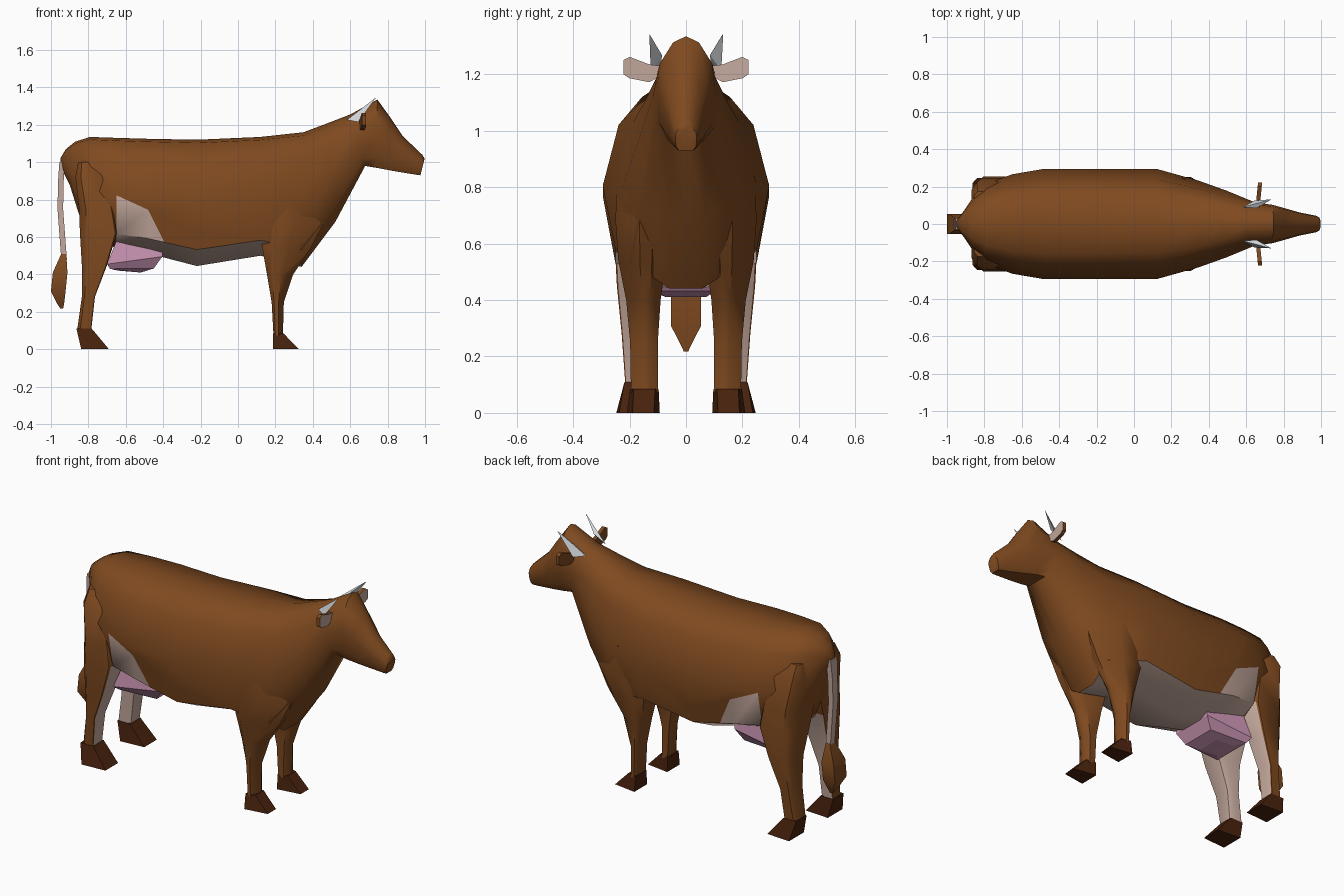
import bpy, bmesh, math
from mathutils import Vector

cube = bpy.data.objects.get("Cube")
if cube:
    bpy.data.objects.remove(cube, do_unlink=True)


def material(name, rgb):
    m = bpy.data.materials.new(name)
    m.use_nodes = True
    m.diffuse_color = (*rgb, 1)
    bsdf = m.node_tree.nodes["Principled BSDF"]
    bsdf.inputs["Base Color"].default_value = (*rgb, 1)
    bsdf.inputs["Roughness"].default_value = 0.8
    return m


BROWN = material("brown_hide", (0.212, 0.068, 0.014))
PALE = material("pale_hide", (0.56, 0.40, 0.34))
PINK = material("pink_udder", (0.60, 0.30, 0.46))
HOOF = material("dark_hoof", (0.066, 0.016, 0.004))
HORN = material("horn_grey", (0.66, 0.69, 0.72))


def loft(name, rings, mats, rule=None, cuts=(), angle=35):
    """Skin a list of equal point rings, cap the ends, colour faces by rule."""
    bm = bmesh.new()
    vs = [[bm.verts.new(p) for p in ring] for ring in rings]
    n = len(rings[0])
    for a, b in zip(vs, vs[1:]):
        for j in range(n):
            k = (j + 1) % n
            bm.faces.new((a[j], a[k], b[k], b[j]))
    bm.faces.new(vs[0])
    bm.faces.new(vs[-1])
    bmesh.ops.remove_doubles(bm, verts=bm.verts[:], dist=0.0005)
    # Cut extra edges along the borders of painted patches
    for co, no in cuts:
        faces = [f for f in bm.faces
                 if -0.66 < f.calc_center_median().x < -0.23 and f.calc_center_median().z < 0.95]
        edges = {e for f in faces for e in f.edges}
        verts = {v for f in faces for v in f.verts}
        bmesh.ops.bisect_plane(bm, geom=list(verts) + list(edges) + faces,
                               plane_co=co, plane_no=no, dist=0.0005)
    bmesh.ops.recalc_face_normals(bm, faces=bm.faces[:])
    bm.normal_update()
    if rule:
        for f in bm.faces:
            f.material_index = rule(f.calc_center_median(), f.normal)
    me = bpy.data.meshes.new(name)
    bm.to_mesh(me)
    bm.free()
    for m in mats:
        me.materials.append(m)
    ob = bpy.data.objects.new(name, me)
    bpy.context.scene.collection.objects.link(ob)
    bpy.ops.object.select_all(action="DESELECT")
    ob.select_set(True)
    bpy.context.view_layer.objects.active = ob
    bpy.ops.object.shade_smooth_by_angle(angle=math.radians(angle))
    return ob


# Body: half profiles as (depth from top, width), blended from trunk to head
TRUNK = [(0, 0), (.025, .53), (.18, .81), (.52, 1), (.87, .85), (1, .25), (1, 0)]
HEAD = [(0, 0), (.06, .45), (.27, .92), (.5, 1), (.85, .92), (1, .65), (1, 0)]


def body_ring(xt, zt, xb, zb, w, h):
    half = []
    for (d0, w0), (d1, w1) in zip(TRUNK, HEAD):
        d, k = d0 + (d1 - d0) * h, w0 + (w1 - w0) * h
        half.append((xt + (xb - xt) * d, w * k, zt + (zb - zt) * d))
    return half + [(x, -y, z) for x, y, z in half[-2:0:-1]]


BODY = [  # top x, top z, bottom x, bottom z, half width, head blend
    (-.95, 1.02, -.945, .97, .02, 0),
    (-.92, 1.07, -.90, .88, .07, 0),
    (-.87, 1.11, -.85, .72, .145, 0),
    (-.79, 1.135, -.79, .60, .215, 0),
    (-.65, 1.13, -.65, .54, .266, 0),
    (-.48, 1.125, -.48, .512, .295, 0),
    (-.22, 1.12, -.22, .445, .295, 0),
    (.12, 1.135, .12, .50, .295, 0),
    (.35, 1.16, .34, .44, .232, 0),
    (.47, 1.205, .52, .68, .178, .3),
    (.60, 1.255, .68, .98, .118, .8),
    (.745, 1.335, .74, .97, .102, 1),
    (.81, 1.245, .82, .955, .082, 1),
    (.88, 1.14, .89, .943, .062, 1),
    (.985, 1.04, .96, .932, .044, 1),
    (.998, 1.02, .975, .93, .038, 1),
]


def body_colour(c, n):
    if -.65 < c.x < .12 and n.z < -.55:
        return 1                                  # belly
    if .12 < c.x < .34 and n.z < -.8 and c.z < .6:
        return 1                                  # between front legs
    flank = -.65 < c.x < -.39 and c.z < .8 - .458 * (c.x + .60) \
        and c.z < .745 - 2 * (c.x + .48)
    return 1 if flank else 0


FLANK_CUTS = [((-.60, 0, .80), (.458, 0, 1)), ((-.48, 0, .745), (2, 0, 1))]
loft("body", [body_ring(*r) for r in BODY], [BROWN, PALE], body_colour, FLANK_CUTS, 50)


def leg_ring(z, x0, x1, y0, y1, s, inner, outer):
    """Box section; inner and outer are the bevels of its two forward corners."""
    dx, dy = x1 - x0, y1 - y0
    pts = [(x0, y0), (x1 - .3 * dx, y0), (x1, y0 + inner * dy), (x1, y1 - outer * dy),
           (x1 - outer * dx, y1), (x0 + .2 * dx, y1), (x0, y1 - .2 * dy)]
    return [(x, s * y, z) for x, y in pts]


FRONT_LEG = [  # z, back x, front x, inner y, outer y
    (.84, .11, .40, .06, .245), (.68, .115, .46, .06, .25), (.54, .13, .39, .07, .24),
    (.40, .155, .295, .09, .212), (.25, .18, .245, .10, .198), (.07, .19, .24, .10, .195)]
HIND_LEG = [
    (1.0, -.855, -.76, .05, .175), (.92, -.87, -.72, .02, .222), (.75, -.85, -.67, .02, .246),
    (.62, -.845, -.648, .06, .254), (.45, -.835, -.70, .11, .245),
    (.28, -.835, -.765, .12, .228), (.10, -.86, -.785, .125, .215)]


def box_ring(z, x0, x1, y0, y1, s, toe=1):
    """Four-point section, its forward edge narrowed by toe."""
    m, h = (y0 + y1) / 2, (y1 - y0) / 2 * toe
    return [(x0, s * y0, z), (x1, s * (m - h), z), (x1, s * (m + h), z), (x0, s * y1, z)]


for side, s in (("far", 1), ("near", -1)):
    # Legs: hind ones are pale on the inner and forward faces
    loft(f"front_leg_{side}", [leg_ring(*r, s, .3, .45) for r in FRONT_LEG], [BROWN], angle=45)
    loft(f"hind_leg_{side}", [leg_ring(*r, s, .1, .04) for r in HIND_LEG], [BROWN, PALE],
         lambda c, n: int(c.z < .62 and (n.y * s < -.3 or n.x > .8)), angle=45)
    # Hooves
    loft(f"front_hoof_{side}", [box_ring(.085, .187, .243, .097, .198, s, .75),
                                box_ring(.0, .187, .325, .093, .21, s, .65)], [HOOF])
    loft(f"hind_hoof_{side}", [box_ring(.11, -.864, -.782, .122, .218, s),
                               box_ring(.0, -.838, -.69, .11, .247, s, .85)], [HOOF])
    # Horn: three-sided spike leaning forward and out
    base = [(.582, s * .09, 1.226), (.655, s * .085, 1.268), (.642, s * .125, 1.215)]
    tip = Vector((.732, s * .13, 1.342))
    loft(f"horn_{side}", [base, [tip + Vector((.002 * i, .001 * i, 0)) for i in range(3)]],
         [HORN], angle=20)
    # Ear: thin leaf, pale in front and brown behind
    outline = [(.09, 1.23), (.13, 1.235), (.20, 1.262), (.222, 1.25),
               (.222, 1.20), (.20, 1.186), (.13, 1.172), (.09, 1.195)]
    loft(f"ear_{side}", [[(x + (y - .09) * .1, s * y, z) for y, z in outline]
                         for x in (.65, .672)],
         [BROWN, PALE], lambda c, n: int(n.x > .6), angle=20)

# Udder: rounded bag under the rear belly
loft("udder", [
    [(-.65, -.14, .58), (-.40, -.12, .55), (-.40, .12, .55), (-.65, .14, .58)],
    [(-.70, -.15, .455), (-.405, -.13, .495), (-.405, .13, .495), (-.70, .15, .455)],
    [(-.685, -.12, .43), (-.45, -.105, .432), (-.45, .105, .432), (-.685, .12, .43)],
    [(-.64, -.07, .42), (-.52, -.07, .41), (-.52, .07, .41), (-.64, .07, .42)],
], [PINK], angle=20)

# Tail: pale strand with a brown tuft
TAIL = [(1.0, -.955, -.925, .03), (.90, -.962, -.932, .025),
        (.75, -.965, -.935, .022), (.48, -.945, -.915, .02)]
TUFT = [(.51, -.945, -.918, .022), (.41, -.99, -.912, .054),
        (.31, -1.0, -.922, .054), (.24, -.965, -.93, .018), (.218, -.95, -.935, .008)]
for name, rows, mat in (("tail", TAIL, PALE), ("tail_tuft", TUFT, BROWN)):
    loft(name, [box_ring(z, x0, x1, -w, w, 1) for z, x0, x1, w in rows], [mat])
